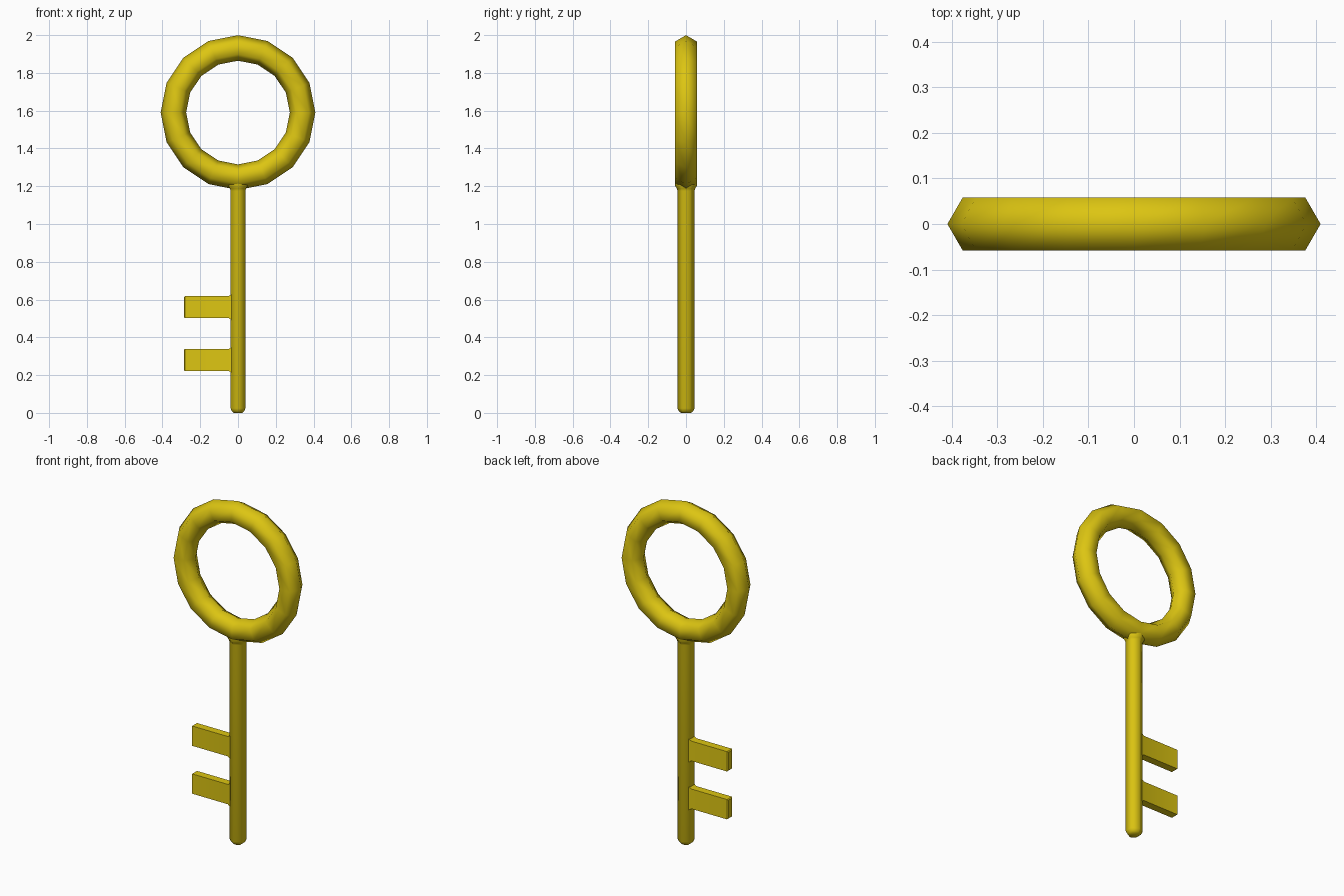
import bpy
from math import sin, cos, pi, radians

if "Cube" in bpy.data.objects:
    bpy.data.objects.remove(bpy.data.objects["Cube"])

gold = bpy.data.materials.new("gold")
gold.diffuse_color = (0.72, 0.56, 0.006, 1)
gold.use_nodes = True
gold.node_tree.nodes["Principled BSDF"].inputs["Base Color"].default_value = gold.diffuse_color


def finish(obj, angle):
    if not obj.data.materials:
        obj.data.materials.append(gold)
    bpy.ops.object.select_all(action='DESELECT')
    obj.select_set(True)
    bpy.context.view_layer.objects.active = obj
    bpy.ops.object.shade_smooth_by_angle(angle=radians(angle))


def loft(name, sections, angle):
    """Skin a stack of equal-sized closed sections and cap both ends."""
    n = len(sections[0])
    verts = [p for s in sections for p in s]
    faces = [(k * n + i, k * n + (i + 1) % n, (k + 1) * n + (i + 1) % n, (k + 1) * n + i)
             for k in range(len(sections) - 1) for i in range(n)]
    faces.append(tuple(reversed(range(n))))
    faces.append(tuple(range(len(verts) - n, len(verts))))
    mesh = bpy.data.meshes.new(name)
    mesh.from_pydata(verts, [], faces)
    obj = bpy.data.objects.new(name, mesh)
    bpy.context.collection.objects.link(obj)
    finish(obj, angle)
    return obj


# Bow: 16-segment ring with a hexagonal section, standing in the xz plane
bpy.ops.mesh.primitive_torus_add(major_segments=16, minor_segments=6,
                                 major_radius=0.342, minor_radius=0.0675,
                                 location=(0, 0, 1.59), rotation=(pi / 2, 0, 0))
bow = bpy.context.object
bow.name = "bow_ring"
finish(bow, 75)


# Shaft: hexagonal rod, rounded tip, small flare where it meets the bow
def hexagon(z, r):
    return [(r * cos(pi / 6 + i * pi / 3), r * sin(pi / 6 + i * pi / 3), z) for i in range(6)]


shaft_profile = [(0.0, 0.026), (0.008, 0.037), (0.024, 0.045), (1.175, 0.045),
                 (1.188, 0.049), (1.2, 0.057), (1.23, 0.057)]
loft("shaft", [hexagon(z, r) for z, r in shaft_profile], 75)


# Teeth: flat bars growing from the -x side, chamfered end and flared root
def rectangle(x, hy, z, hz):
    return [(x, -hy, z - hz), (x, hy, z - hz), (x, hy, z + hz), (x, -hy, z + hz)]


tooth_profile = [(-0.286, 0.018, 0.053), (-0.281, 0.0225, 0.058),
                 (-0.05, 0.0225, 0.058), (-0.034, 0.026, 0.068)]
for name, z in (("lower_tooth", 0.28), ("upper_tooth", 0.56)):
    loft(name, [rectangle(x, hy, z, hz) for x, hy, hz in tooth_profile], 30)
